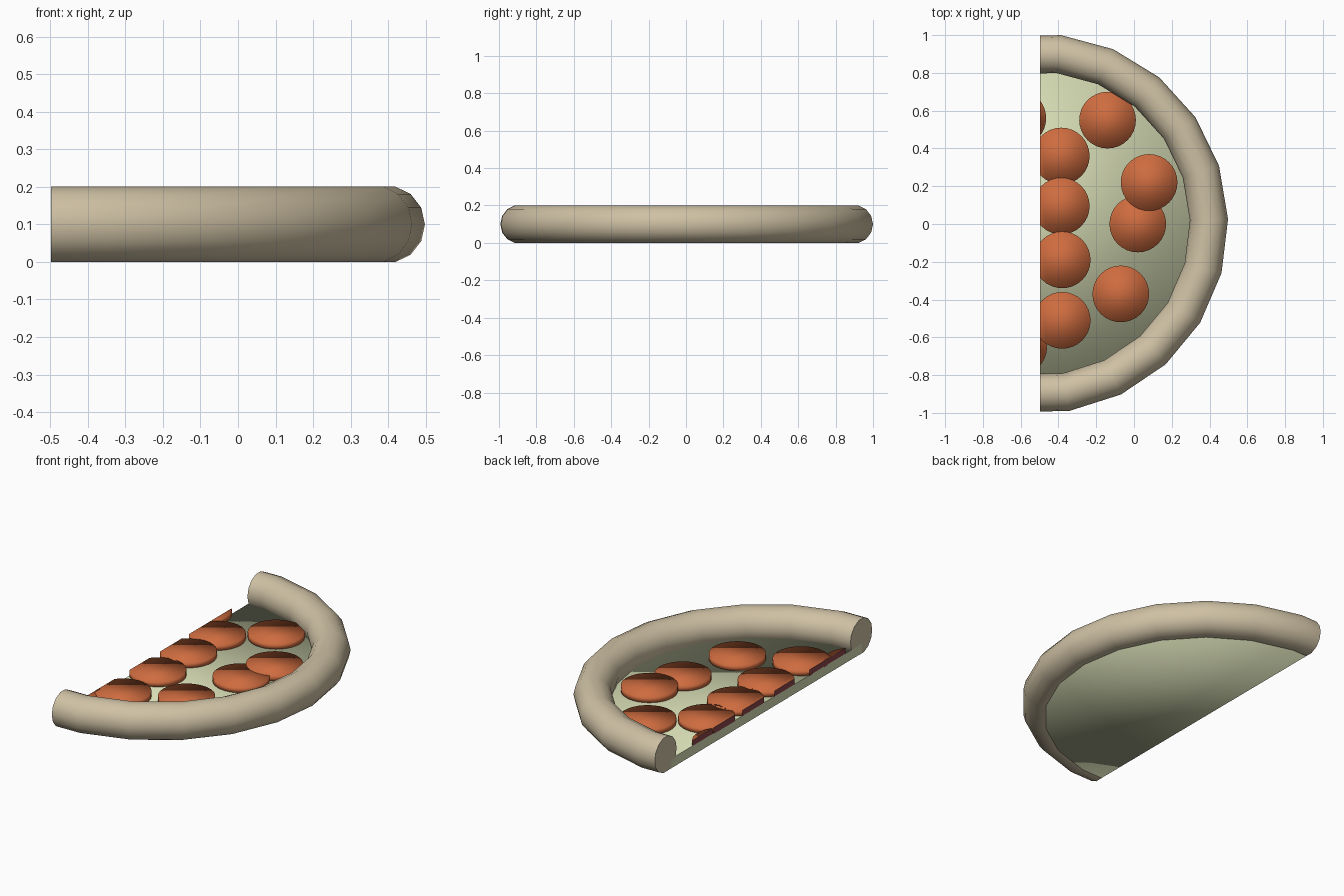
import bpy, bmesh, math
from mathutils import Matrix, Vector

if "Cube" in bpy.data.objects:
    bpy.data.objects.remove(bpy.data.objects["Cube"])

CUT_X = -0.498
CX = -0.507           # centre of the whole round pizza


def material(name, rgb):
    m = bpy.data.materials.new(name)
    m.diffuse_color = (*rgb, 1)
    m.use_nodes = True
    m.node_tree.nodes["Principled BSDF"].inputs["Base Color"].default_value = m.diffuse_color
    return m


crust_mat = material("crust", (0.62, 0.53, 0.37))
cheese_mat = material("cheese", (0.68, 0.72, 0.46))
meat_mat = material("topping", (0.62, 0.15, 0.05))
inner_mat = material("topping_inside", (0.25, 0.06, 0.07))


def finish(bm, name, mats):
    """Slice at the cut plane, close the slice with a flat face, make an object."""
    geom = bm.verts[:] + bm.edges[:] + bm.faces[:]
    cut = bmesh.ops.bisect_plane(bm, geom=geom, plane_co=(CUT_X, 0, 0),
                                 plane_no=(-1, 0, 0), clear_outer=True)
    bmesh.ops.recalc_face_normals(bm, faces=bm.faces[:])
    for f in bm.faces:
        f.smooth = True
    edges = [e for e in cut["geom_cut"] if isinstance(e, bmesh.types.BMEdge)]
    if edges:
        caps = bmesh.ops.holes_fill(bm, edges=edges, sides=0)["faces"]
        for f in caps:
            f.smooth = False
            f.material_index = len(mats) - 1
    bmesh.ops.recalc_face_normals(bm, faces=bm.faces[:])
    me = bpy.data.meshes.new(name)
    bm.to_mesh(me)
    bm.free()
    for m in mats:
        me.materials.append(m)
    ob = bpy.data.objects.new(name, me)
    bpy.context.collection.objects.link(ob)
    return ob


def disc(name, x, y, z0, z1, r, sides, mats):
    bm = bmesh.new()
    bmesh.ops.create_cone(bm, cap_ends=True, segments=sides, radius1=r, radius2=r,
                          depth=z1 - z0,
                          matrix=Matrix.Translation((x, y, (z0 + z1) / 2)))
    return finish(bm, name, mats)


# crust: 22 x 14 torus, sliced in half
bm = bmesh.new()
R, r, n, k = 0.904, 0.101, 22, 14
rings = []
for i in range(n):
    a = math.radians(1.3) + math.tau * i / n
    ring = []
    for j in range(k):
        b = math.tau * j / k
        d = R + r * math.cos(b)
        ring.append(bm.verts.new((CX + d * math.cos(a), 0.002 + d * math.sin(a),
                                  0.1 + 1.02 * r * math.sin(b))))
    rings.append(ring)
for i in range(n):
    p, q = rings[i], rings[(i + 1) % n]
    for j in range(k):
        bm.faces.new((p[j], q[j], q[(j + 1) % k], p[(j + 1) % k]))
finish(bm, "crust", [crust_mat])

# base
disc("base", CX, 0, 0.0, 0.055, 0.9, 32, [cheese_mat])

# toppings: x, y
spots = [(-0.14, 0.55), (0.08, 0.22), (0.02, 0.0), (-0.07, -0.37),
         (-0.38, -0.51), (-0.38, -0.19), (-0.385, 0.095), (-0.385, 0.36),
         (-0.615, 0.56), (-0.61, -0.65)]
for i, (x, y) in enumerate(spots):
    top = 0.089 if i == 1 else 0.087
    disc(f"topping_{i + 1}", x, y, 0.05, top, 0.15, 32, [meat_mat, inner_mat])
